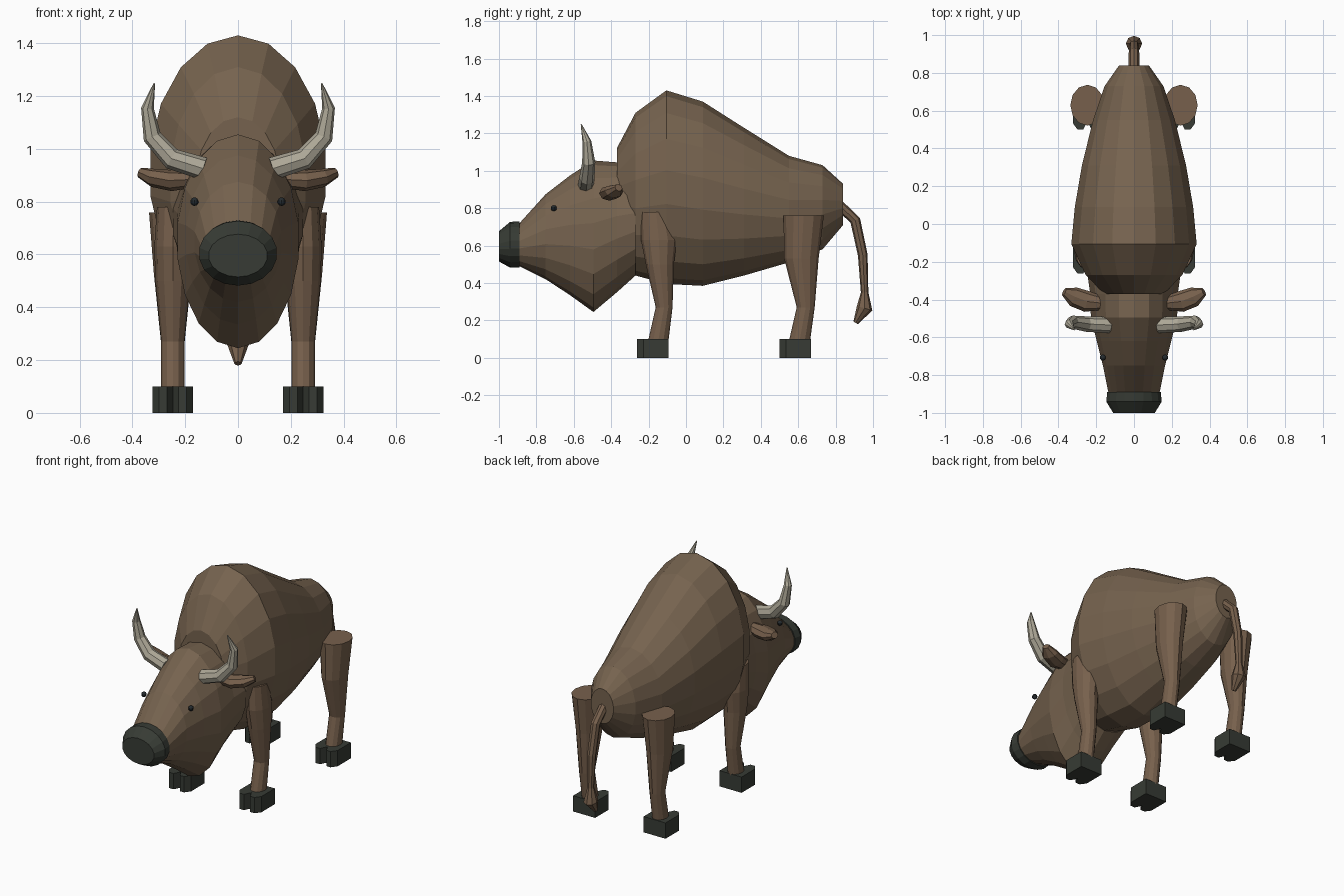
import bpy
import bmesh
import math
from mathutils import Vector

old = bpy.data.objects.get("Cube")
if old:
    bpy.data.objects.remove(old, do_unlink=True)

X, Y, Z = Vector((1, 0, 0)), Vector((0, 1, 0)), Vector((0, 0, 1))


def material(name, rgb):
    m = bpy.data.materials.new(name)
    m.use_nodes = True
    m.diffuse_color = (*rgb, 1)
    m.node_tree.nodes["Principled BSDF"].inputs["Base Color"].default_value = (*rgb, 1)
    return m


hide = material("brown hide", (0.18, 0.124, 0.077))
limb = material("warm brown", (0.185, 0.118, 0.073))
dark = material("dark hoof", (0.038, 0.044, 0.035))
bone = material("pale horn", (0.42, 0.39, 0.31))
black = material("eye black", (0.018, 0.024, 0.028))


def finish(bm, name, mat):
    bmesh.ops.recalc_face_normals(bm, faces=bm.faces)
    me = bpy.data.meshes.new(name)
    bm.to_mesh(me)
    bm.free()
    me.materials.append(mat)
    ob = bpy.data.objects.new(name, me)
    bpy.context.collection.objects.link(ob)
    return ob


def loft(name, stations, mat, sides, ref, axis=None):
    """Skin elliptical rings given as (centre, radius along ref, other radius)."""
    bm = bmesh.new()
    rings = []
    pts = [Vector(c) for c, _, _ in stations]
    for i, (_, ra, rb) in enumerate(stations):
        t = axis or (pts[min(i + 1, len(pts) - 1)] - pts[max(i - 1, 0)]).normalized()
        v = t.cross(ref).normalized()
        u = v.cross(t)
        ring = []
        for k in range(sides):
            a = math.tau * k / sides
            ring.append(bm.verts.new(pts[i] + v * rb * math.cos(a) + u * ra * math.sin(a)))
        rings.append(ring)
    for lo, hi in zip(rings, rings[1:]):
        for k in range(sides):
            n = (k + 1) % sides
            bm.faces.new((lo[k], lo[n], hi[n], hi[k]))
    bm.faces.new(rings[0])
    bm.faces.new(rings[-1])
    return finish(bm, name, mat)


def along_y(name, rows, mat, sides):
    """Rows are y, bottom, top, half width."""
    st = [((0, y, (b + t) / 2), w, (t - b) / 2) for y, b, t, w in rows]
    return loft(name, st, mat, sides, X, Y)


# Humped body, tapering to the rump
along_y("body", [
    (-0.37, 0.62, 1.12, 0.16), (-0.27, 0.44, 1.31, 0.26), (-0.105, 0.395, 1.43, 0.337),
    (0.09, 0.385, 1.37, 0.318), (0.31, 0.44, 1.23, 0.28), (0.55, 0.51, 1.08, 0.22),
    (0.73, 0.58, 1.03, 0.158), (0.84, 0.71, 0.93, 0.08)], hide, 18)

# Head with deep jaw, running back into the neck
along_y("head", [
    (-0.89, 0.49, 0.72, 0.138), (-0.75, 0.42, 0.875, 0.167), (-0.62, 0.335, 0.975, 0.2),
    (-0.495, 0.245, 1.055, 0.232), (-0.37, 0.35, 1.045, 0.235), (-0.27, 0.44, 1.01, 0.25)],
    hide, 18)

# Dark muzzle
along_y("muzzle", [(-1, 0.515, 0.677, 0.112), (-0.94, 0.482, 0.727, 0.149),
                   (-0.89, 0.484, 0.729, 0.144)], dark, 18)


def hoof(name, x, y):
    """Cloven block, notched at the front."""
    bm = bmesh.new()
    half = [(0.022, -0.084), (0.052, -0.084), (0.077, -0.05), (0.077, 0.084)]
    outline = [(0, -0.04)] + half + [(-a, b) for a, b in reversed(half)]
    base = bm.faces.new([bm.verts.new((x + a, y + b, 0)) for a, b in outline])
    top = bmesh.ops.extrude_face_region(bm, geom=[base])["geom"]
    bmesh.ops.translate(bm, vec=Z * 0.1,
                        verts=[g for g in top if isinstance(g, bmesh.types.BMVert)])
    finish(bm, name, dark)


for side, s in (("left", 1), ("right", -1)):
    # Legs: height, y, side radius, length radius
    front = [(0.08, -0.15, 0.045, 0.055), (0.27, -0.117, 0.044, 0.045),
             (0.5, -0.14, 0.066, 0.075), (0.63, -0.145, 0.07, 0.096), (0.78, -0.16, 0.06, 0.08)]
    rear = [(0.08, 0.605, 0.045, 0.057), (0.27, 0.64, 0.045, 0.048),
            (0.53, 0.617, 0.072, 0.092), (0.76, 0.629, 0.09, 0.108)]
    for part, rows in (("front", front), ("rear", rear)):
        st = [((s * 0.247, y, z), rx, ry) for z, y, rx, ry in rows]
        loft(f"{side}_{part}_leg", st, limb, 12, X, Z)
    hoof(f"{side}_front_hoof", s * 0.247, -0.178)
    hoof(f"{side}_rear_hoof", s * 0.247, 0.584)

    # Curved horn
    horn = [(0.13, -0.535, 0.925, 0.043), (0.25, -0.53, 0.962, 0.041),
            (0.325, -0.52, 1.045, 0.035), (0.343, -0.53, 1.155, 0.024),
            (0.317, -0.56, 1.248, 0.003)]
    loft(f"{side}_horn", [((s * x, y, z), r, r) for x, y, z, r in horn], bone, 8, Y)

    # Leaf shaped ear
    ear = [(0.16, -0.42, 0.885, 0.035, 0.03), (0.25, -0.41, 0.88, 0.056, 0.04),
           (0.32, -0.385, 0.89, 0.052, 0.035), (0.37, -0.36, 0.91, 0.022, 0.02)]
    loft(f"{side}_ear", [((s * x, y, z), a, b) for x, y, z, a, b in ear], limb, 8, Y)

    # Eye
    bm = bmesh.new()
    bmesh.ops.create_uvsphere(bm, u_segments=10, v_segments=8, radius=0.016)
    bmesh.ops.translate(bm, verts=bm.verts, vec=(s * 0.165, -0.707, 0.8))
    finish(bm, f"{side}_eye", black)

# Tail with tuft
tail = [(0.82, 0.815, 0.028), (0.905, 0.735, 0.028), (0.945, 0.55, 0.026),
        (0.955, 0.35, 0.02), (0.955, 0.265, 0.043), (0.907, 0.187, 0.014)]
loft("tail", [((0, y, z), r, r) for y, z, r in tail], limb, 8, X)
